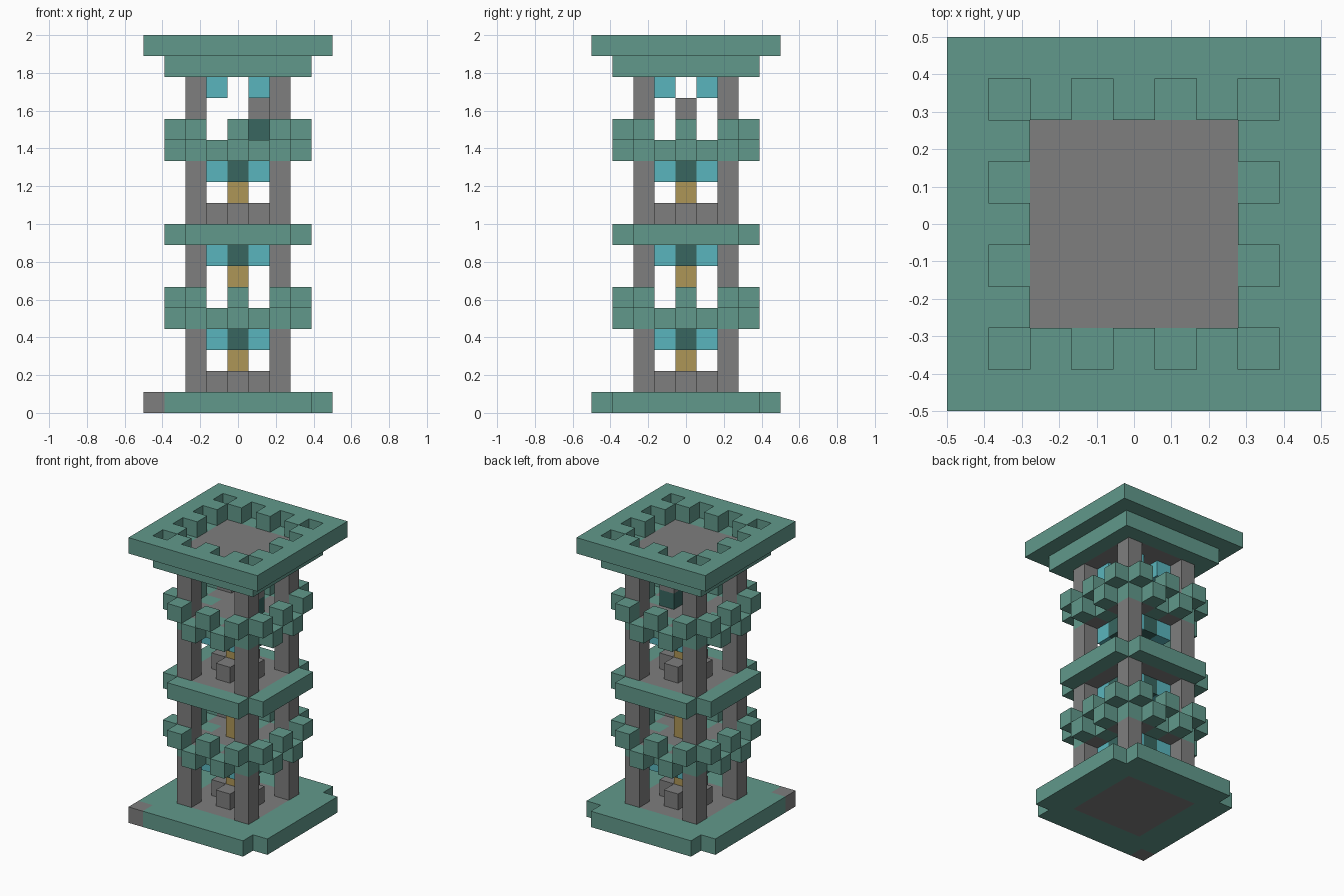
import bpy, bmesh
from mathutils import Vector

if "Cube" in bpy.data.objects:
    bpy.data.objects.remove(bpy.data.objects["Cube"], do_unlink=True)

UNIT = 1 / 9  # edge of one building block


def srgb(*rgb):
    return [((c / 255 + 0.055) / 1.055) ** 2.4 for c in rgb] + [1]


def material(name, rgb):
    mat = bpy.data.materials.new(name)
    mat.use_nodes = True
    mat.diffuse_color = srgb(*rgb)
    mat.node_tree.nodes["Principled BSDF"].inputs["Base Color"].default_value = srgb(*rgb)
    return mat


teal = material("sea green brick", (97, 153, 139))
stone = material("grey stone", (126, 126, 126))
glow = material("pale cyan lamp", (90, 181, 189))
dark = material("dark teal", (56, 102, 96))
gold = material("ochre post", (174, 150, 87))

parts = {}   # part name -> (material, block cells)
taken = {}   # block cell -> part name


def put(name, mat, cells):
    parts.setdefault(name, (mat, set()))[1].update(cells)
    for cell in cells:
        taken.setdefault(cell, name)


def square(r, z):
    span = range(-r, r + 1)
    return {(x, y, z) for x in span for y in span}


def ring(r, z, steps=None):
    """Blocks at distance r whose position along the side is in steps."""
    cells = square(r, z) - square(r - 1, z)
    return {c for c in cells if steps is None or min(abs(c[0]), abs(c[1])) in steps}


def corners(r, z):
    return ring(r, z, {r})


def plus(z):
    return ring(1, z, {0})


# Base slab: three clipped corners and one stone corner
odd_corner = (-4, -4, 0)
put("base_floor", stone, square(2, 0))
put("base_corner", stone, {odd_corner})
put("base_border", teal, square(4, 0) - square(2, 0) - corners(4, 0))

# Balconies: a wavy lower course with raised blocks above the gaps
for level, label in ((4, "lower"), (12, "upper")):
    wave = ring(2, level, {0, 2})
    put(label + "_balcony_course", teal, wave | ring(3, level, {1}))
    put(label + "_balcony_blocks", teal, ring(3, level + 1, {0, 2}))
    put(label + "_balcony_floor", stone, square(2, level) - wave)

# Middle floor with a border left open at the corners
put("middle_floor", stone, square(2, 8))
put("middle_border", teal, ring(3, 8) - corners(3, 8))

# Corner pillars between the floors
for z in range(1, 16):
    if z % 4:
        put("corner_pillars", stone, corners(2, z))

# Ceiling lamps in every room, posts in the lower three
for bottom in (1, 5, 9, 13):
    put("ceiling_lamps", glow, corners(1, bottom + 2))
    if bottom < 13:
        put("centre_posts", gold, {(0, 0, bottom), (0, 0, bottom + 1)})
        put("ceiling_crosses", dark, plus(bottom + 2) | {(0, 0, bottom + 2)})

# Seats around the posts
for z in (1, 9):
    put("post_seats", stone, plus(z))

# Pedestal in the top room
put("pedestal_foot", dark, {(1, 0, 13)})
put("pedestal_top", stone, {(1, 0, 14)})

# Roof: floor, border and toothed parapet
put("roof_floor", stone, square(2, 16))
put("roof_border", teal, ring(3, 16))
put("roof_parapet", teal, ring(4, 17) | ring(3, 17, {0, 2}))


def build(name, mat, cells):
    """Skin the open sides of the blocks and merge flat areas."""
    bm = bmesh.new()
    for cell in sorted(cells):
        for axis in range(3):
            for sign in (-1, 1):
                normal = Vector([sign * (i == axis) for i in range(3)])
                if tuple(int(a + b) for a, b in zip(cell, normal)) in taken:
                    continue
                u = Vector([i == (axis + 1) % 3 for i in range(3)])
                v = normal.cross(u)
                mid = Vector(cell) + Vector((0, 0, 0.5)) + normal / 2
                quad = [mid + (a * u + b * v) / 2
                        for a, b in ((-1, -1), (1, -1), (1, 1), (-1, 1))]
                bm.faces.new([bm.verts.new(p * UNIT) for p in quad])
    bmesh.ops.remove_doubles(bm, verts=bm.verts, dist=0.001)
    bmesh.ops.dissolve_limit(bm, angle_limit=0.01, verts=bm.verts, edges=bm.edges)
    mesh = bpy.data.meshes.new(name)
    bm.to_mesh(mesh)
    bm.free()
    mesh.materials.append(mat)
    bpy.context.collection.objects.link(bpy.data.objects.new(name, mesh))


for part, (mat, cells) in parts.items():
    build(part, mat, cells)
